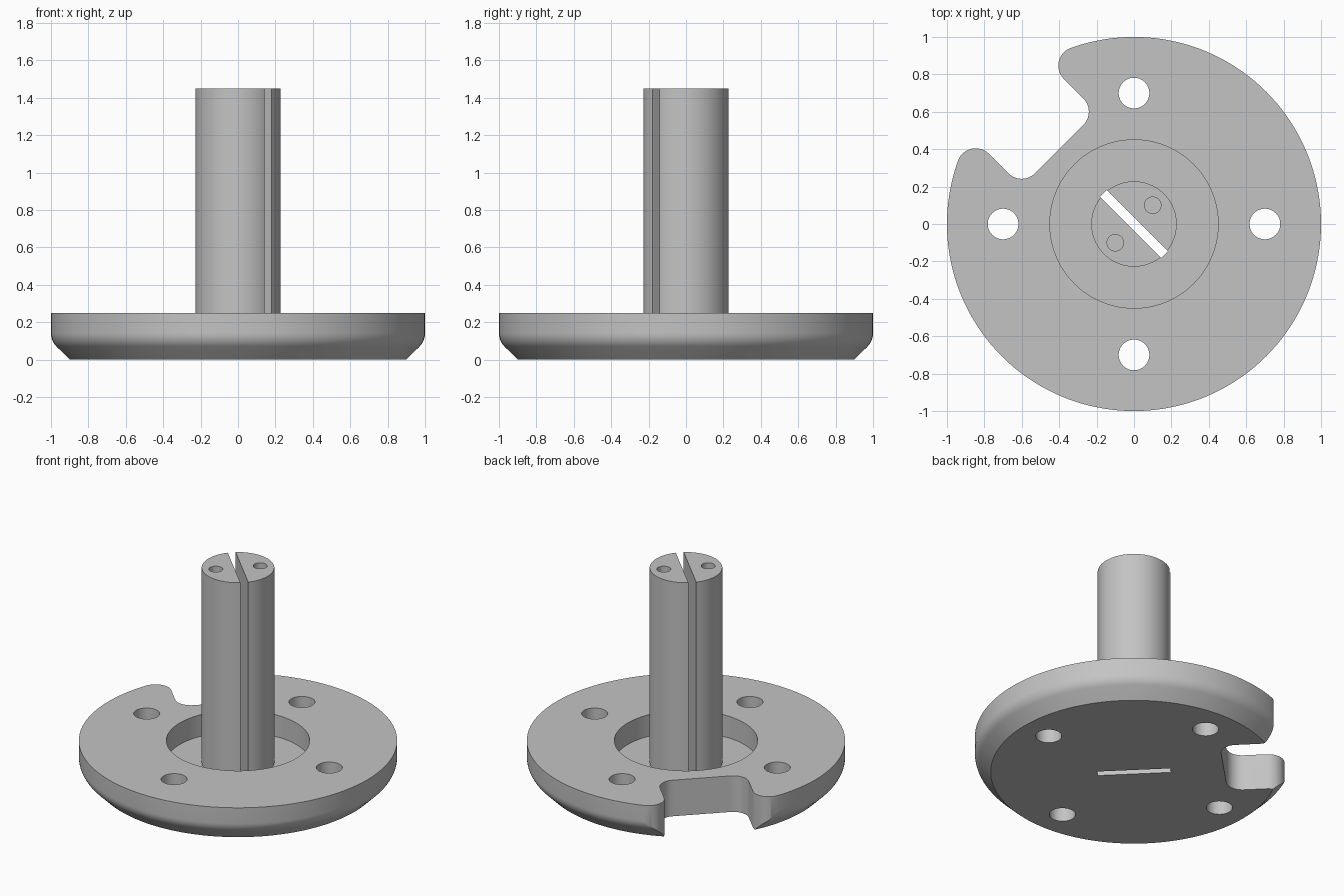
import bpy
import bmesh
from math import sin, cos, pi, radians, sqrt, atan2
from mathutils import Matrix, Vector

cube = bpy.data.objects.get("Cube")
if cube:
    bpy.data.objects.remove(cube, do_unlink=True)

GREY = (0.55, 0.55, 0.55, 1)
metal = bpy.data.materials.new("plain grey")
metal.use_nodes = True
metal.diffuse_color = GREY
metal.node_tree.nodes["Principled BSDF"].inputs["Base Color"].default_value = GREY


def to_object(name, bm):
    bmesh.ops.recalc_face_normals(bm, faces=bm.faces)
    mesh = bpy.data.meshes.new(name)
    bm.to_mesh(mesh)
    bm.free()
    mesh.materials.append(metal)
    obj = bpy.data.objects.new(name, mesh)
    bpy.context.collection.objects.link(obj)
    return obj


def lathe(name, profile, steps=144):
    """Spin a closed (radius, height) profile around the z axis."""
    bm = bmesh.new()
    verts = [bm.verts.new((r, 0, z)) for r, z in profile]
    edges = [bm.edges.new(pair) for pair in zip(verts, verts[1:])]
    bmesh.ops.spin(bm, geom=verts + edges, axis=(0, 0, 1), cent=(0, 0, 0),
                   angle=2 * pi, steps=steps)
    bmesh.ops.remove_doubles(bm, verts=bm.verts, dist=1e-5)
    return to_object(name, bm)


def prism(name, outline, z0, z1):
    bm = bmesh.new()
    face = bm.faces.new([bm.verts.new((x, y, z0)) for x, y in outline])
    top = bmesh.ops.extrude_face_region(bm, geom=[face])["geom"]
    moved = [v for v in top if isinstance(v, bmesh.types.BMVert)]
    bmesh.ops.translate(bm, verts=moved, vec=(0, 0, z1 - z0))
    return to_object(name, bm)


def arc(cx, cy, r, a0, a1, n=12):
    return [(cx + r * cos(a0 + (a1 - a0) * i / n),
             cy + r * sin(a0 + (a1 - a0) * i / n)) for i in range(n + 1)]


def round_cutter(name, x, y, r, z0, z1):
    return prism(name, arc(x, y, r, 0, 2 * pi, 48)[:-1], z0, z1)


def cut(obj, cutter):
    bpy.context.view_layer.objects.active = obj
    mod = obj.modifiers.new("cut", "BOOLEAN")
    mod.operation = "DIFFERENCE"
    mod.solver = "EXACT"
    mod.object = cutter
    bpy.ops.object.modifier_apply(modifier=mod.name)


# Flange with a blended lower chamfer and a central recess
blend = arc(0.9, 0.141, 0.1, radians(-45), 0, 8)
flange = lathe("flange", [(0, 0), (0.9, 0)] + blend +
               [(1, 0.25), (0.45, 0.25), (0.45, 0.1), (0, 0.1)])

# Central post
post = lathe("post", [(0, 0.1), (0.228, 0.1), (0.228, 1.45), (0, 1.45)])

# Rim notch: rounded inner corners and rounded outer tips
R, HALF, DEPTH = 0.1, 0.283, 0.566
tip_v = HALF + R
tip_u = sqrt((1 - R) ** 2 - tip_v ** 2)
tip_angle = atan2(tip_v, tip_u)
side = arc(DEPTH + R, HALF - R, R, pi, pi / 2)
side += arc(tip_u, tip_v, R, -pi / 2, tip_angle - 2 * pi + 2 * pi)
side.append((1.2 * cos(tip_angle), 1.2 * sin(tip_angle)))
outline = side + [(u, -v) for u, v in reversed(side)]
turn = Matrix.Rotation(radians(135), 2)
outline = [tuple(turn @ Vector(p)) for p in outline]
notch = prism("notch_cutter", outline, -0.1, 0.4)

# Diagonal slot through post and flange
L, W = 0.231, 0.025
turn = Matrix.Rotation(radians(-45), 2)
corners = [(-L, -W), (L, -W), (L, W), (-L, W)]
slot = prism("slot_cutter", [tuple(turn @ Vector(p)) for p in corners], -0.1, 1.6)

# Four bolt holes and two blind pin holes
bolts = [round_cutter("bolt_cutter", 0.7 * cos(k * pi / 2), 0.7 * sin(k * pi / 2),
                      0.082, -0.1, 0.4) for k in range(4)]
pins = [round_cutter("pin_cutter", s * 0.1, s * 0.1, 0.044, 1.15, 1.6)
        for s in (-1, 1)]

for cutter in [notch, slot] + bolts:
    cut(flange, cutter)
for cutter in [slot] + pins:
    cut(post, cutter)
for cutter in [notch, slot] + bolts + pins:
    bpy.data.objects.remove(cutter, do_unlink=True)

# Smooth round walls, keep crisp edges
for obj in (flange, post):
    bpy.ops.object.select_all(action="DESELECT")
    obj.select_set(True)
    bpy.context.view_layer.objects.active = obj
    bpy.ops.object.shade_smooth_by_angle(angle=radians(30))
